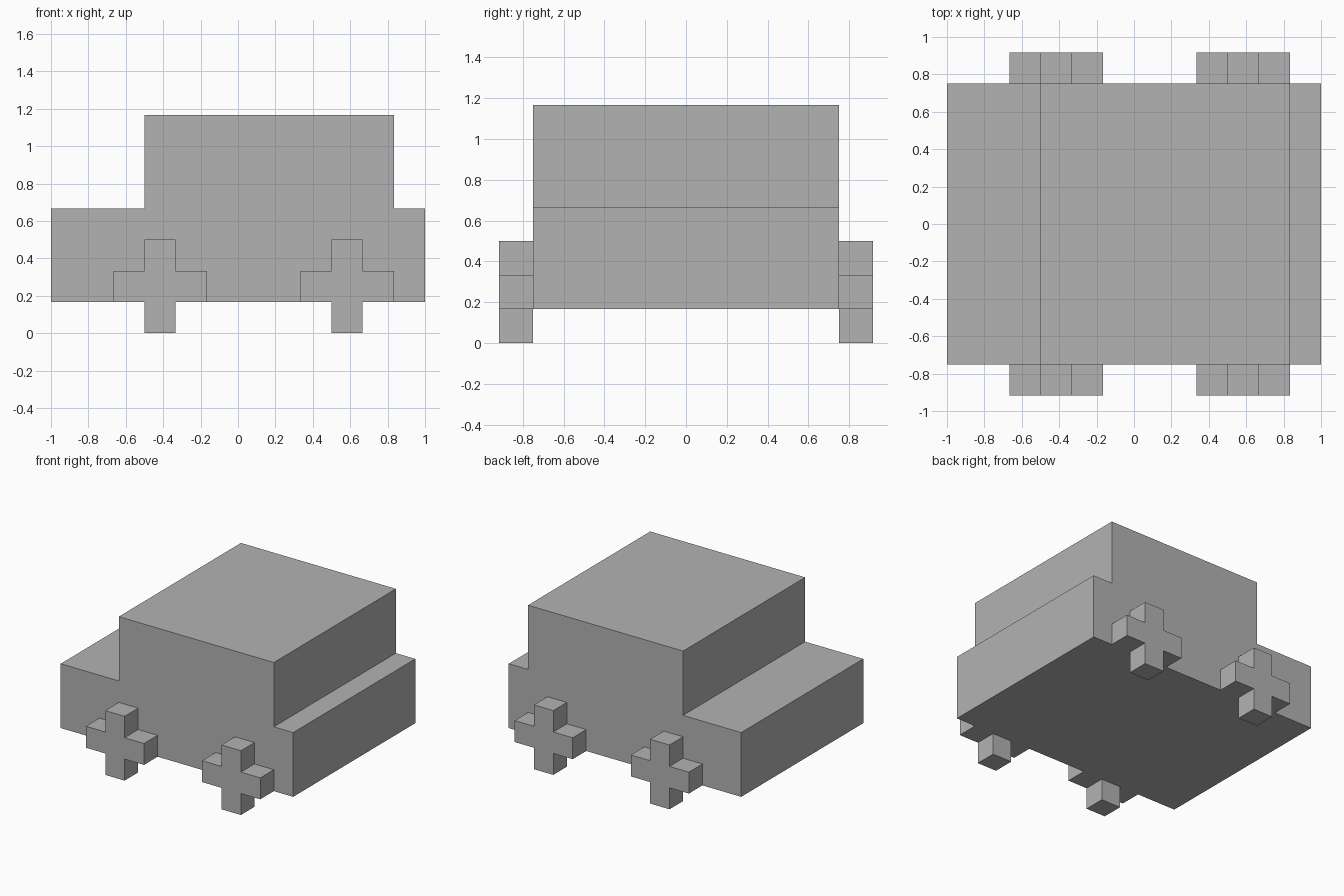
import bpy
import bmesh

cube = bpy.data.objects.get("Cube")
if cube:
    bpy.data.objects.remove(cube, do_unlink=True)

U = 1 / 6  # block unit

grey = bpy.data.materials.new("plain_grey")
grey.use_nodes = True
colour = (0.45, 0.45, 0.45, 1)
grey.diffuse_color = colour
grey.node_tree.nodes["Principled BSDF"].inputs["Base Color"].default_value = colour


def extrude_profile(name, profile, y0, y1):
    """Extrude an x-z outline, given in block units, from y0 to y1."""
    bm = bmesh.new()
    face = bm.faces.new([bm.verts.new((x * U, y0 * U, z * U)) for x, z in profile])
    result = bmesh.ops.extrude_face_region(bm, geom=[face])
    verts = [g for g in result["geom"] if isinstance(g, bmesh.types.BMVert)]
    bmesh.ops.translate(bm, verts=verts, vec=(0, (y1 - y0) * U, 0))
    bmesh.ops.recalc_face_normals(bm, faces=bm.faces)
    mesh = bpy.data.meshes.new(name)
    bm.to_mesh(mesh)
    bm.free()
    mesh.materials.append(grey)
    obj = bpy.data.objects.new(name, mesh)
    bpy.context.collection.objects.link(obj)
    return obj


# Body with cabin, one stepped outline
extrude_profile("car_body", [(-6, 1), (6, 1), (6, 4), (5, 4), (5, 7),
                             (-3, 7), (-3, 4), (-6, 4)], -4.5, 4.5)

# Cross-shaped wheels, two on each side
cross = [(1, 0), (2, 0), (2, 1), (3, 1), (3, 2), (2, 2),
         (2, 3), (1, 3), (1, 2), (0, 2), (0, 1), (1, 1)]
for end, left in (("low_x", -4), ("high_x", 2)):
    outline = [(x + left, z) for x, z in cross]
    extrude_profile("front_wheel_" + end, outline, -5.5, -4.5)
    extrude_profile("back_wheel_" + end, outline, 4.5, 5.5)
